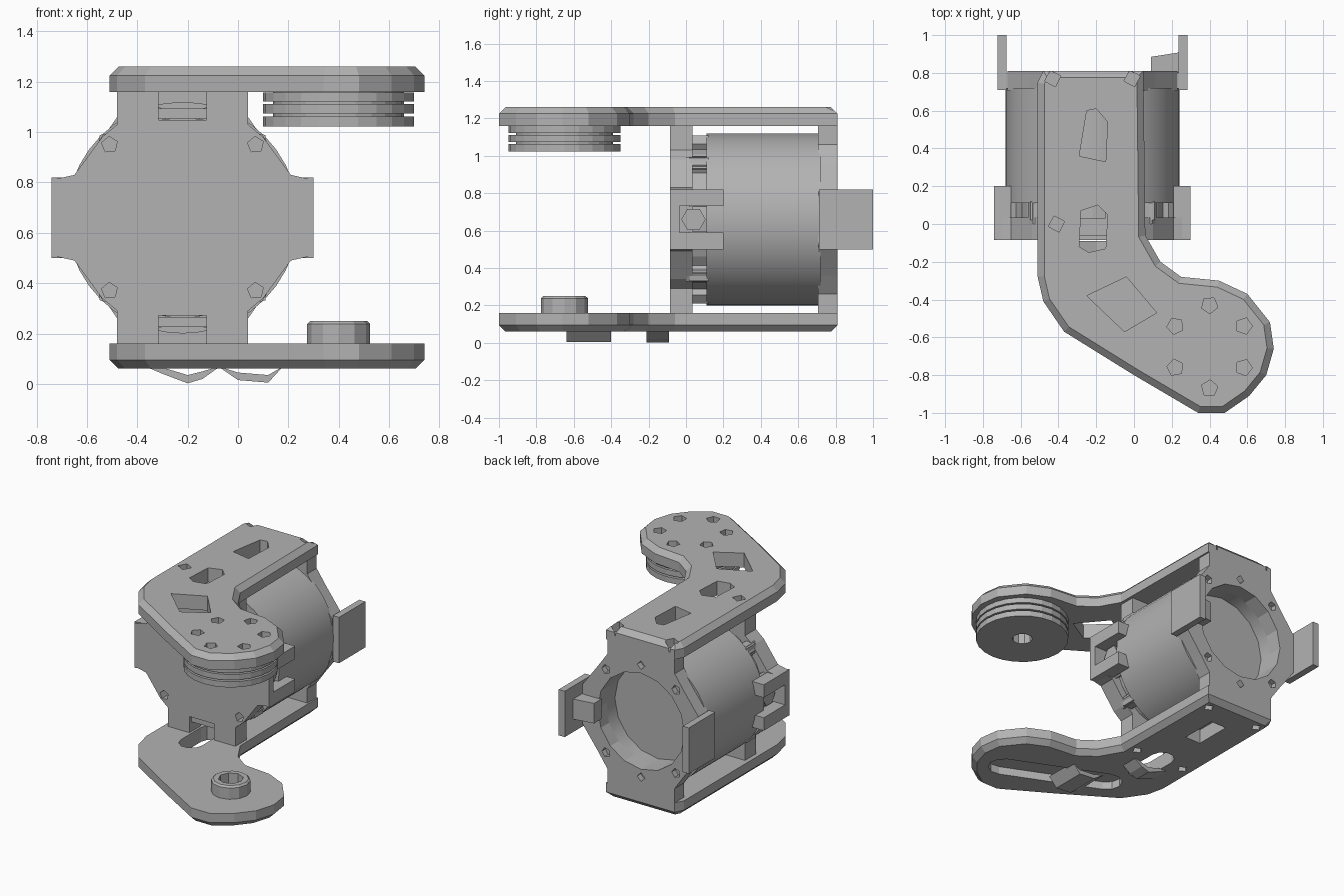
import bpy, bmesh, math
from mathutils import Vector

cube = bpy.data.objects.get("Cube")
if cube:
    bpy.data.objects.remove(cube, do_unlink=True)

grey = bpy.data.materials.new("plain grey")
grey.use_nodes = True
grey.diffuse_color = (0.45, 0.45, 0.45, 1)
grey.node_tree.nodes["Principled BSDF"].inputs["Base Color"].default_value = grey.diffuse_color

CX, CZ = -0.22, 0.66      # motor axis
HX, HY = 0.40, -0.65      # pulley axis


def prism(name, pts, lo, hi, axis="z", chamfer=0.0, cham_side=0):
    """Extrude a 2D outline along z, y (points are x, z) or x (points are y, z)."""
    place = {"z": lambda a, b, h: (a, b, h), "y": lambda a, b, h: (a, h, b),
             "x": lambda a, b, h: (h, a, b)}[axis]
    bm = bmesh.new()
    rings = [[bm.verts.new(place(a, b, h)) for a, b in pts] for h in (lo, hi)]
    n = len(pts)
    caps = [bm.faces.new(r) for r in rings]
    for i in range(n):
        j = (i + 1) % n
        bm.faces.new((rings[0][i], rings[0][j], rings[1][j], rings[1][i]))
    bmesh.ops.recalc_face_normals(bm, faces=bm.faces[:])
    if chamfer:
        bmesh.ops.bevel(bm, geom=list(caps[cham_side].edges), offset=chamfer,
                        segments=1, affect="EDGES")
    me = bpy.data.meshes.new(name)
    bm.to_mesh(me)
    bm.free()
    me.materials.append(grey)
    ob = bpy.data.objects.new(name, me)
    bpy.context.scene.collection.objects.link(ob)
    return ob


def circle(cx, cy, r, n=24, turn=0.0):
    return [(cx + r * math.cos(turn + math.tau * i / n),
             cy + r * math.sin(turn + math.tau * i / n)) for i in range(n)]


def rect(cx, cy, w, h):
    return [(cx + sx * w / 2, cy + sy * h / 2) for sx, sy in ((-1, -1), (1, -1), (1, 1), (-1, 1))]


def capsule(a, b, r, n=5):
    a, b = Vector(a), Vector(b)
    t = math.atan2(b.y - a.y, b.x - a.x)
    ends = []
    for c, s in ((b, t - math.pi / 2), (a, t + math.pi / 2)):
        ends += [(c.x + r * math.cos(s + math.pi * i / n),
                  c.y + r * math.sin(s + math.pi * i / n)) for i in range(n + 1)]
    return ends


def cut(ob, *args, **kw):
    """Subtract a prism from an object and discard the cutter."""
    tool = prism("cutter", *args, **kw)
    tool.hide_render = True
    mod = ob.modifiers.new("cut", "BOOLEAN")
    mod.object, mod.operation, mod.solver = tool, "DIFFERENCE", "EXACT"
    bpy.context.view_layer.objects.active = ob
    bpy.ops.object.modifier_apply(modifier=mod.name)
    bpy.data.objects.remove(tool, do_unlink=True)


def smooth(ob):
    bpy.ops.object.select_all(action="DESELECT")
    ob.select_set(True)
    bpy.context.view_layer.objects.active = ob
    bpy.ops.object.shade_smooth_by_angle(angle=math.radians(30))


def mirrored(half):
    """Mirror a right-hand half outline about the motor axis."""
    return [(CX + u, v) for u, v in half] + [(CX - u, v) for u, v in reversed(half)]


# Motor can, with a shallow recess at the back and a narrower neck in front
can = prism("motor_can", circle(CX, CZ, 0.46, 40), 0.11, 0.72, "y")
cut(can, circle(CX, CZ, 0.335, 16), 0.62, 0.9, "y")
smooth(can)
neck = prism("motor_neck", circle(CX, CZ, 0.40, 24), 0.0, 0.13, "y")
for i in range(12):
    a = math.tau * (i + 0.5) / 12
    prism("motor_clip", circle(CX + 0.415 * math.cos(a), CZ + 0.415 * math.sin(a), 0.05, 5, a),
          0.02, 0.12, "y")

# Front mounting plate with side ears, screw holes and two windows
front = prism("front_plate", mirrored([
    (0.26, 0.16), (0.26, 0.29), (0.32, 0.34), (0.43, 0.49), (0.52, 0.51),
    (0.52, 0.81), (0.43, 0.83), (0.32, 0.98), (0.26, 1.03), (0.26, 1.16)]), -0.085, 0.035, "y")
for sx in (-1, 1):
    for sz in (-1, 1):
        cut(front, circle(CX + sx * 0.29, CZ + sz * 0.29, 0.033, 5, 0.4), -0.2, 0.02, "y")
        prism("screw_collar", circle(CX + sx * 0.29, CZ + sz * 0.29, 0.05, 6), 0.0, 0.11, "y")
for z in (0.215, 1.105):
    cut(front, rect(CX, z, 0.19, 0.115), -0.2, 0.2, "y")
    prism("window_bar", rect(CX, CZ + (z - CZ) * 0.93, 0.19, 0.04), -0.06, 0.03, "y")

# Side ears: a notched block reaching back as two prongs
for s in (-1, 1):
    xs = sorted((CX + s * 0.43, CX + s * 0.52))
    for z in (0.545, 0.775):
        prism("ear_prong", [(xs[0], -0.06), (xs[1], -0.085), (xs[1], 0.20), (xs[0], 0.20)]
              if s > 0 else [(xs[0], -0.085), (xs[1], -0.06), (xs[1], 0.20), (xs[0], 0.20)],
              z - 0.045, z + 0.045)
    cut(front, rect(CX + s * 0.48, CZ, 0.12, 0.14), -0.035, 0.1, "y")
    prism("ear_nut", circle(0.04, CZ, 0.065, 6), *sorted((CX + s * 0.38, CX + s * 0.45)), "x")

# Back ring plate with screw holes
back = prism("back_ring", mirrored([
    (0.26, 0.15), (0.26, 0.26), (0.33, 0.36), (0.45, 0.52),
    (0.45, 0.80), (0.33, 0.96), (0.26, 1.06), (0.26, 1.17)]), 0.705, 0.81, "y")
cut(back, circle(CX, CZ, 0.335, 16), 0.6, 0.9, "y")
for sx in (-1, 1):
    for sz in (-1, 1):
        cut(back, circle(CX + sx * 0.27, CZ + sz * 0.29, 0.033, 5), 0.77, 0.9, "y")
for z in (0.27, 1.05):
    cut(back, circle(CX, z, 0.03, 4), 0.77, 0.9, "y")

# Back flags and the bracket behind one of them
for s in (-1, 1):
    prism("back_flag", rect(0.855, CZ, 0.29, 0.32),
          *sorted((CX + s * 0.455, CX + s * 0.502)), "x")
prism("flag_bracket", [(0.09, 0.80), (0.25, 0.80), (0.25, 0.91), (0.09, 0.885)], 0.59, 0.73)

# Two matching bent arms, chamfered on their outer faces
arm_outline = [
    (-0.48, 0.81), (-0.51, 0.75), (-0.51, -0.28), (-0.48, -0.41), (-0.37, -0.57), (0.0, -0.80),
    (0.34, -1.0), (0.48, -1.0), (0.61, -0.91), (0.70, -0.80), (0.74, -0.66), (0.72, -0.52),
    (0.60, -0.37), (0.45, -0.30), (0.25, -0.28), (0.14, -0.2), (0.06, -0.06), (0.05, 0.81)]
top = prism("top_arm", arm_outline, 1.16, 1.26, chamfer=0.035, cham_side=1)
bottom = prism("bottom_arm", arm_outline, 0.06, 0.16, chamfer=0.035, cham_side=0)

# Openings in the top arm
for outline in (
        [(-0.29, 0.36), (-0.15, 0.33), (-0.14, 0.54), (-0.20, 0.61), (-0.25, 0.60)],
        [(-0.29, -0.12), (-0.24, -0.15), (-0.15, -0.13), (-0.14, 0.05), (-0.19, 0.1), (-0.28, 0.07)],
        [(-0.25, -0.38), (-0.05, -0.57), (0.12, -0.47), (-0.04, -0.28)]):
    cut(top, outline, 1.1, 1.3)
for i in range(6):
    a = math.radians(30 + 60 * i)
    cut(top, circle(HX + 0.21 * math.cos(a), HY + 0.22 * math.sin(a), 0.045, 5, i), 1.19, 1.3)
for x, y in ((-0.43, 0.77), (-0.01, 0.77), (-0.41, 0.0)):
    cut(top, circle(x, y, 0.045, 4, 0.3), 1.2, 1.3)

# Openings in the bottom arm: window, cable slot and long blind recess
cut(bottom, rect(-0.22, 0.46, 0.12, 0.26), 0.0, 0.2)
cut(bottom, capsule((-0.22, -0.20), (-0.22, 0.02), 0.08), 0.0, 0.2)
cut(bottom, capsule((-0.14, -0.44), (0.50, -0.72), 0.10), 0.0, 0.115)
for x, y in ((-0.43, 0.72), (-0.03, 0.72), (-0.03, 0.0), (-0.41, 0.0)):
    cut(bottom, circle(x, y, 0.035, 4, 0.3), 0.0, 0.1)

# Hanging straps beneath the bottom arm
prism("recess_strap", [(-0.08, 0.07), (0.0, 0.015), (0.12, 0.005), (0.18, 0.07),
                       (0.12, 0.035), (0.0, 0.045)], -0.64, -0.40, "y")
prism("slot_strap", [(-0.37, 0.07), (-0.30, 0.04), (-0.20, 0.002), (-0.14, 0.02), (-0.07, 0.07),
                     (-0.14, 0.05), (-0.20, 0.035), (-0.30, 0.065)], -0.21, -0.09, "y")

# Grooved pulley under the top arm
for lo, hi in ((1.022, 1.062), (1.073, 1.112), (1.122, 1.158)):
    disc = prism("pulley_disc", circle(HX, HY, 0.30, 24), lo, hi)
    cut(disc, circle(HX, HY, 0.065, 10), 1.0, 1.2)
core = prism("pulley_core", circle(HX, HY, 0.26, 24), 1.03, 1.17)
cut(core, circle(HX, HY, 0.065, 10), 1.0, 1.15)

# Pivot boss on the bottom arm
boss = prism("pivot_boss", [(x, y) for x, y in circle(HX, HY, 0.125, 12)], 0.14, 0.25,
             chamfer=0.012, cham_side=1)
cut(boss, circle(HX, HY, 0.08, 8), 0.17, 0.4)
